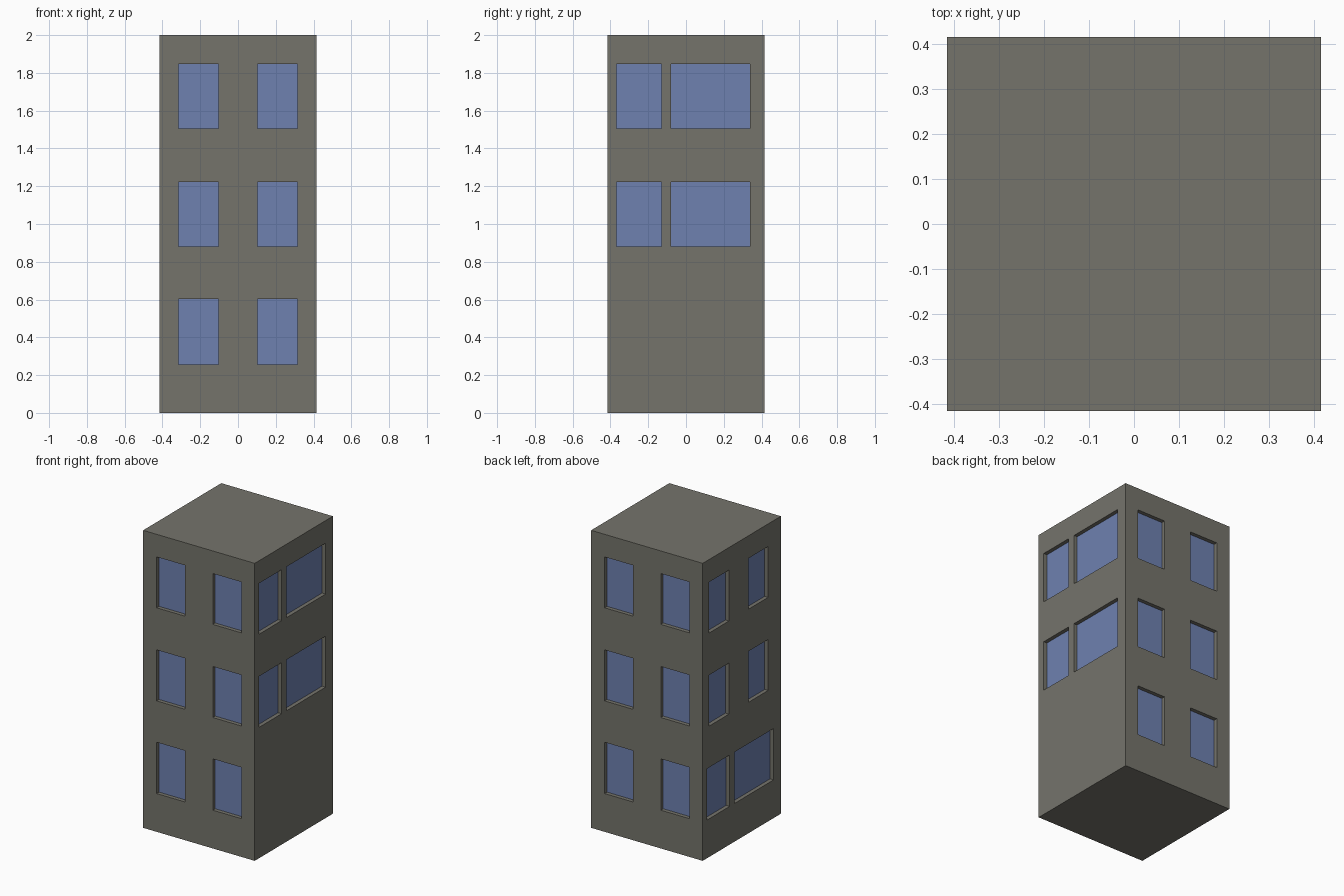
import bpy, bmesh
from mathutils import Vector

if "Cube" in bpy.data.objects:
    bpy.data.objects.remove(bpy.data.objects["Cube"])

HALF, HEIGHT, DEPTH = 0.415, 2.0, 0.026


def material(name, rgb):
    m = bpy.data.materials.new(name)
    m.diffuse_color = (*rgb, 1.0)
    m.use_nodes = True
    m.node_tree.nodes["Principled BSDF"].inputs["Base Color"].default_value = m.diffuse_color
    return m


# Window rows (z ranges) and column layouts (ranges along each wall)
ROWS = [(0.257, 0.602), (0.88, 1.223), (1.506, 1.848)]
PAIR = [(-0.315, -0.103), (0.103, 0.315)]
WIDE = [(-0.367, -0.13), (-0.079, 0.338)]
SHIFTED = [(-0.347, -0.137), (0.07, 0.28)]

# Outward direction, rightward direction, columns for bottom / middle / top row
WALLS = [
    ((0, -1, 0), (1, 0, 0), [PAIR, PAIR, PAIR]),         # front
    ((1, 0, 0), (0, 1, 0), [[], WIDE, WIDE]),            # right
    ((0, 1, 0), (-1, 0, 0), [PAIR, PAIR, PAIR]),         # back
    ((-1, 0, 0), (0, -1, 0), [WIDE, SHIFTED, SHIFTED]),  # left
]


def build_wall(bm, out, right, layout):
    """Grid wall whose window cells are pushed inward."""
    out, right = Vector(out), Vector(right)
    windows = [(u, z) for cols, z in zip(layout, ROWS) for u in cols]
    us = sorted({-HALF, HALF} | {e for u, _ in windows for e in u})
    zs = sorted({0.0, HEIGHT} | {e for z in ROWS for e in z})
    grid = [[bm.verts.new(out * HALF + right * u + Vector((0, 0, z)))
             for u in us] for z in zs]
    panes = []
    for j in range(len(zs) - 1):
        for i in range(len(us) - 1):
            f = bm.faces.new((grid[j][i], grid[j][i + 1],
                              grid[j + 1][i + 1], grid[j + 1][i]))
            cu, cz = (us[i] + us[i + 1]) / 2, (zs[j] + zs[j + 1]) / 2
            if any(u[0] < cu < u[1] and z[0] < cz < z[1] for u, z in windows):
                panes.append(f)
    # Recess the glass, leaving wall-coloured reveals
    new = bmesh.ops.extrude_face_region(bm, geom=panes)["geom"]
    old = [f for f in panes if f.is_valid]
    if old:
        bmesh.ops.delete(bm, geom=old, context='FACES_ONLY')
    bmesh.ops.translate(bm, vec=out * -DEPTH,
                        verts=[g for g in new if isinstance(g, bmesh.types.BMVert)])
    for g in new:
        if isinstance(g, bmesh.types.BMFace):
            g.material_index = 1


bm = bmesh.new()
for wall in WALLS:
    build_wall(bm, *wall)
bmesh.ops.remove_doubles(bm, verts=bm.verts[:], dist=1e-4)

# Flat roof and base close the open ends
for z in (0.0, HEIGHT):
    rim = [e for e in bm.edges if e.is_boundary
           and all(abs(v.co.z - z) < 1e-4 for v in e.verts)]
    bmesh.ops.holes_fill(bm, edges=rim, sides=0)
bmesh.ops.recalc_face_normals(bm, faces=bm.faces[:])

mesh = bpy.data.meshes.new("tower_block")
bm.to_mesh(mesh)
bm.free()
mesh.materials.append(material("warm grey wall", (0.178, 0.174, 0.148)))
mesh.materials.append(material("blue glass", (0.156, 0.219, 0.434)))
tower = bpy.data.objects.new("tower_block", mesh)
bpy.context.collection.objects.link(tower)
